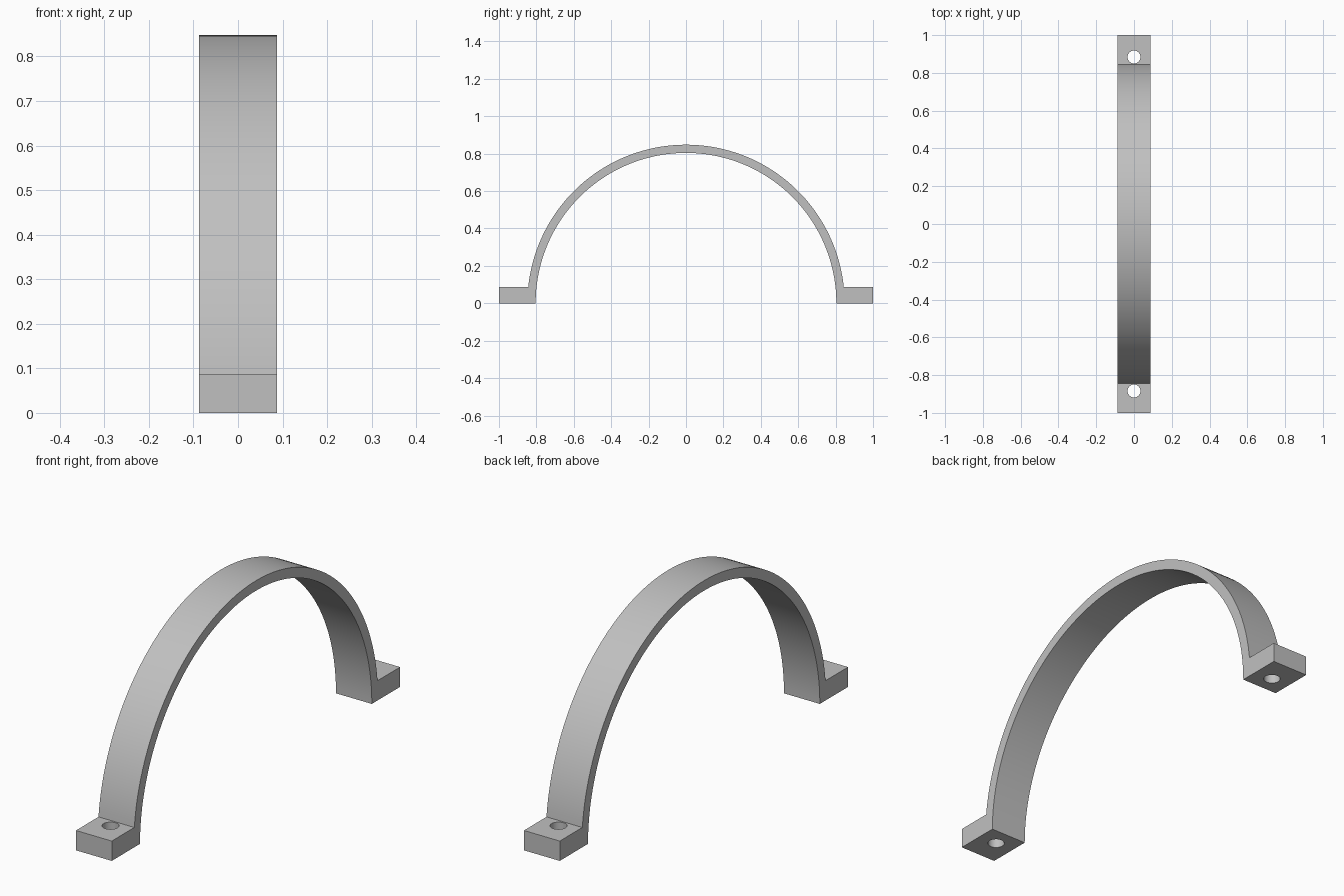
import bpy, bmesh, math

if "Cube" in bpy.data.objects:
    bpy.data.objects.remove(bpy.data.objects["Cube"], do_unlink=True)

OUTER, INNER = 0.848, 0.804      # arch radii
HALF_W = 0.087                   # half width along x
FOOT_H = 0.087                   # foot thickness
HOLE_Y, HOLE_R = 0.884, 0.034
STEPS = 96

grey = bpy.data.materials.new("light grey")
grey.use_nodes = True
colour = (0.53, 0.53, 0.53, 1)
grey.diffuse_color = colour
grey.node_tree.nodes["Principled BSDF"].inputs["Base Color"].default_value = colour


def arc(radius, start, end):
    """Points (y, z) along an arc about the origin."""
    angles = [start + (end - start) * i / STEPS for i in range(STEPS + 1)]
    return [(radius * math.cos(a), radius * math.sin(a)) for a in angles]


# Strap profile: outer arch between the feet, then back along the inner arch
meet = math.asin(FOOT_H / OUTER)
profile = [(1, 0), (1, FOOT_H)] + arc(OUTER, meet, math.pi - meet)
profile += [(-1, FOOT_H), (-1, 0)] + arc(INNER, math.pi, 0)

bm = bmesh.new()
face = bm.faces.new([bm.verts.new((-HALF_W, y, z)) for y, z in profile])
side = bmesh.ops.extrude_face_region(bm, geom=[face])["geom"]
bmesh.ops.translate(bm, vec=(2 * HALF_W, 0, 0),
                    verts=[v for v in side if isinstance(v, bmesh.types.BMVert)])
bmesh.ops.recalc_face_normals(bm, faces=bm.faces)
mesh = bpy.data.meshes.new("pipe_strap")
bm.to_mesh(mesh)
bm.free()
mesh.materials.append(grey)
strap = bpy.data.objects.new("pipe_strap", mesh)
bpy.context.collection.objects.link(strap)

# Screw hole through each foot
bpy.context.view_layer.objects.active = strap
for sign in (-1, 1):
    bpy.ops.mesh.primitive_cylinder_add(vertices=48, radius=HOLE_R, depth=0.4,
                                        location=(0, sign * HOLE_Y, 0))
    cutter = bpy.context.object
    cutter.name = "hole_cutter"
    cutter.hide_render = True
    cutter.data.materials.append(grey)
    bpy.context.view_layer.objects.active = strap
    cut = strap.modifiers.new("screw_hole", 'BOOLEAN')
    cut.operation = 'DIFFERENCE'
    cut.solver = 'EXACT'
    cut.object = cutter
    bpy.ops.object.modifier_apply(modifier=cut.name)
    bpy.data.objects.remove(cutter, do_unlink=True)

# Smooth arch and holes, crisp edges
bpy.ops.object.select_all(action='DESELECT')
strap.select_set(True)
bpy.context.view_layer.objects.active = strap
bpy.ops.object.shade_smooth_by_angle(angle=math.radians(30))
